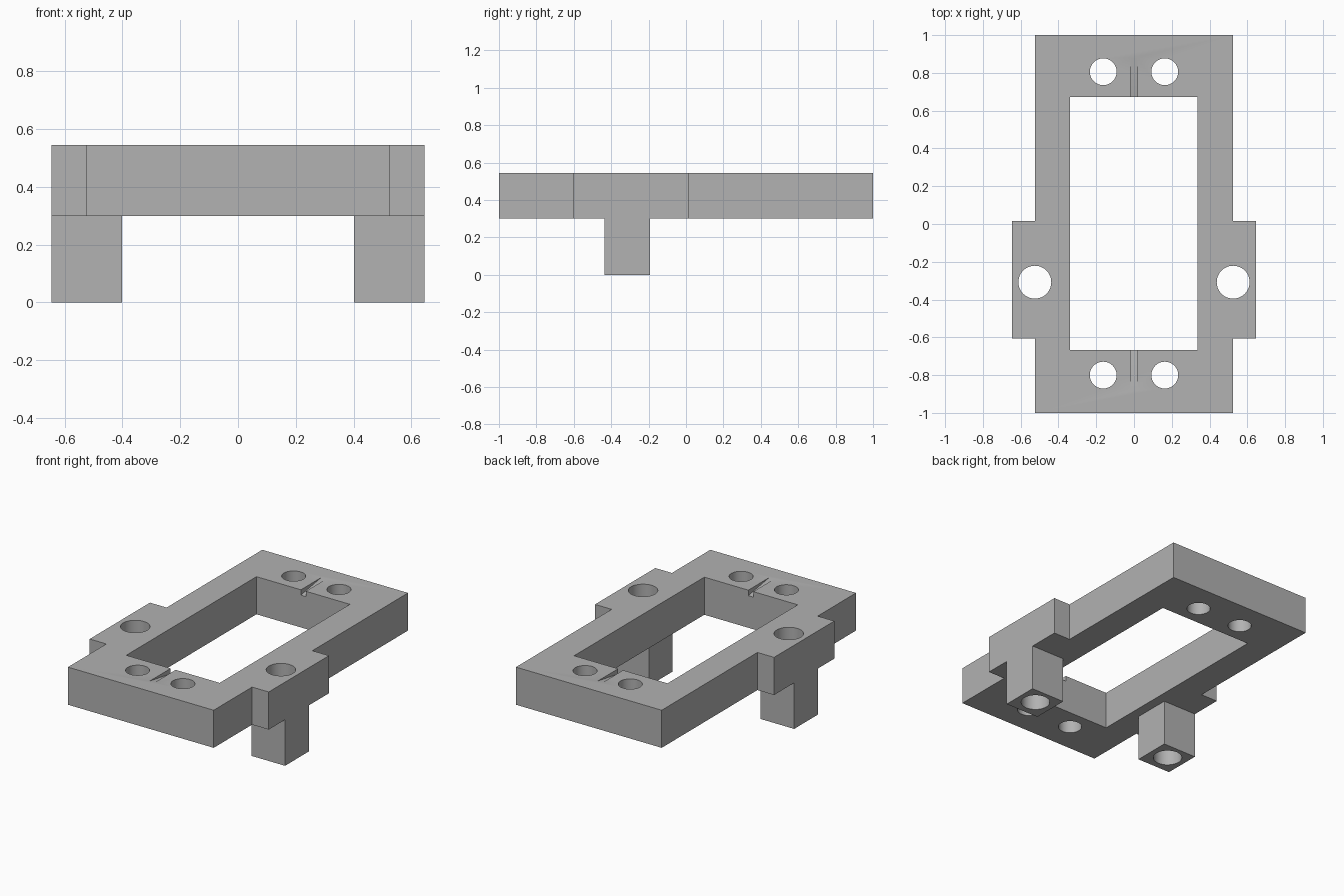
import bpy
import bmesh

if "Cube" in bpy.data.objects:
    bpy.data.objects.remove(bpy.data.objects["Cube"], do_unlink=True)

BASE, TOP = 0.30, 0.545

grey = bpy.data.materials.new("plain grey")
grey.use_nodes = True
colour = (0.445, 0.445, 0.445, 1)
grey.diffuse_color = colour
grey.node_tree.nodes["Principled BSDF"].inputs["Base Color"].default_value = colour


def prism(name, points, offset):
    """Extrude a flat polygon along an offset vector."""
    bm = bmesh.new()
    face = bm.faces.new([bm.verts.new(p) for p in points])
    moved = bmesh.ops.extrude_face_region(bm, geom=[face])["geom"]
    bmesh.ops.translate(bm, vec=offset,
                        verts=[v for v in moved if isinstance(v, bmesh.types.BMVert)])
    bmesh.ops.recalc_face_normals(bm, faces=bm.faces)
    mesh = bpy.data.meshes.new(name)
    bm.to_mesh(mesh)
    bm.free()
    mesh.materials.append(grey)
    obj = bpy.data.objects.new(name, mesh)
    bpy.context.collection.objects.link(obj)
    return obj


def block(name, x0, x1, y0, y1, z0, z1):
    corners = [(x0, y0, z0), (x1, y0, z0), (x1, y1, z0), (x0, y1, z0)]
    return prism(name, corners, (0, 0, z1 - z0))


def combine(target, tool, operation):
    """Apply one boolean and discard its tool."""
    tool.hide_render = True
    mod = target.modifiers.new("boolean", "BOOLEAN")
    mod.operation, mod.solver, mod.object = operation, "EXACT", tool
    bpy.ops.object.select_all(action="DESELECT")
    bpy.context.view_layer.objects.active = target
    target.select_set(True)
    bpy.ops.object.modifier_apply(modifier=mod.name)
    bpy.data.objects.remove(tool, do_unlink=True)


def drill(target, x, y, radius):
    bpy.ops.mesh.primitive_cylinder_add(vertices=48, radius=radius, depth=2,
                                        location=(x, y, 0.3))
    tool = bpy.context.object
    tool.data.materials.append(grey)
    combine(target, tool, "DIFFERENCE")


# Frame plate with a side tab on each long edge
half = [(0.525, -1), (0.525, -0.605), (0.645, -0.605),
        (0.645, 0.015), (0.525, 0.015), (0.525, 1)]
outline = half + [(-x, y) for x, y in reversed(half)]
frame = prism("mounting_frame", [(x, y, BASE) for x, y in outline], (0, 0, TOP - BASE))

# Square legs under the tabs
for side in (-1, 1):
    x0, x1 = sorted((side * 0.402, side * 0.645))
    combine(frame, block("leg", x0, x1, -0.437, -0.192, 0, BASE + 0.1), "UNION")

# Central window
combine(frame, block("window_cutter", -0.338, 0.335, -0.667, 0.673, 0, 1), "DIFFERENCE")

# Leg bores and end screw holes
for side in (-1, 1):
    drill(frame, side * 0.525, -0.308, 0.087)
    for end in (-1, 1):
        drill(frame, side * 0.163, 0.003 + end * 0.803, 0.071)

# Ramped wire grooves running up from the window to the top face
for end in (-1, 1):
    ramp = [(-0.018, end * 0.60, TOP - 0.047), (-0.018, end * 0.88, TOP),
            (-0.018, end * 0.88, TOP + 0.05), (-0.018, end * 0.60, TOP + 0.05)]
    combine(frame, prism("groove_cutter", ramp, (0.036, 0, 0)), "DIFFERENCE")

bpy.ops.object.select_all(action="DESELECT")
frame.select_set(True)
bpy.context.view_layer.objects.active = frame
bpy.ops.object.shade_smooth_by_angle()
